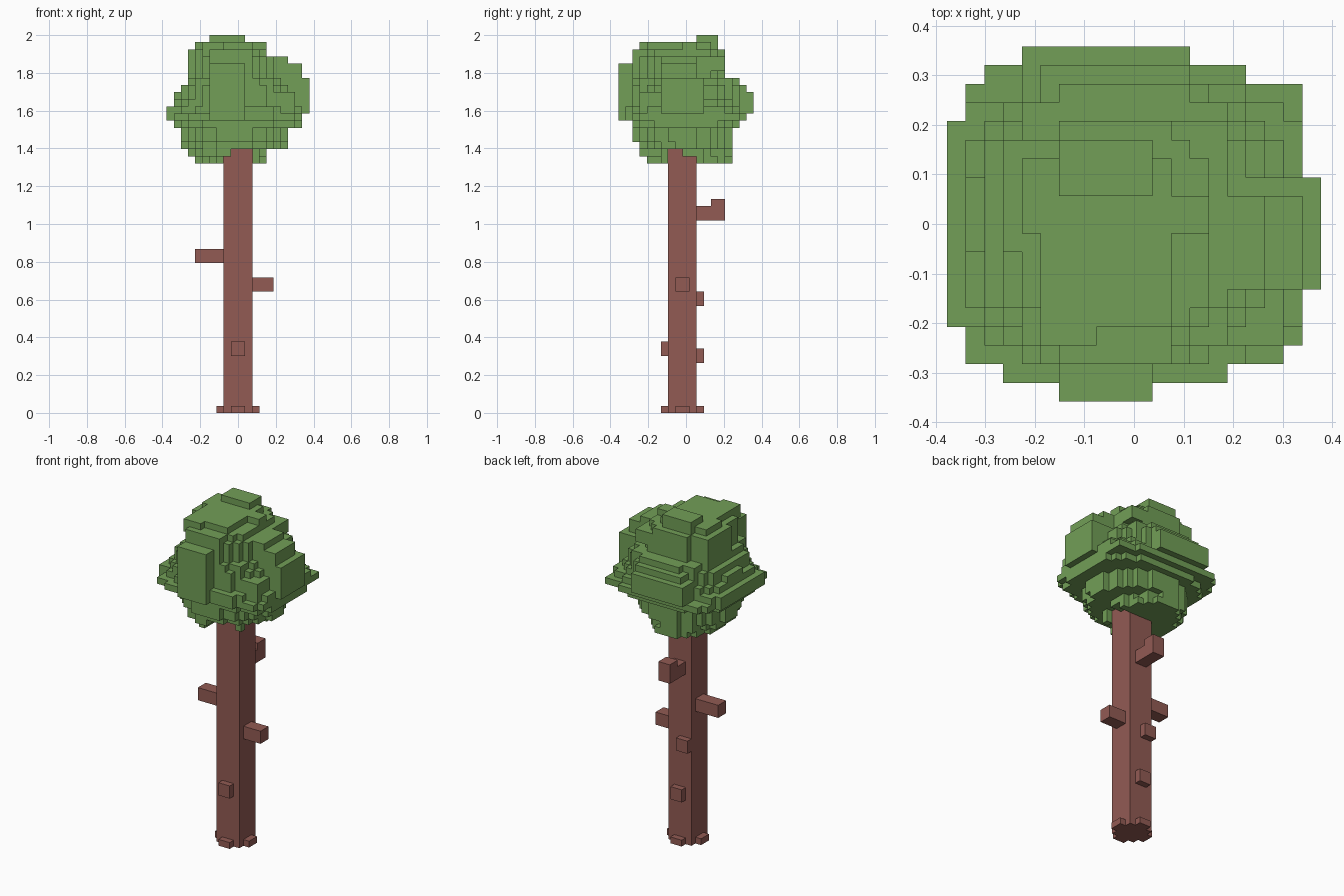
import bpy, bmesh, math

if "Cube" in bpy.data.objects:
    bpy.data.objects.remove(bpy.data.objects["Cube"])

V = 2 / 53          # edge of one block; all sizes below are counted in blocks


def material(name, rgb):
    m = bpy.data.materials.new(name)
    m.diffuse_color = (*rgb, 1)
    m.use_nodes = True
    m.node_tree.nodes["Principled BSDF"].inputs["Base Color"].default_value = m.diffuse_color
    return m


def box(cells, x0, x1, y0, y1, z0, z1):
    """Add a box of blocks (y block centres lie on whole numbers)."""
    for i in range(x0, x1):
        for j in range(math.ceil(y0), math.floor(y1) + 1):
            for k in range(z0, z1):
                cells.add((i, j, k))


def rounded(cells, x0, x1, y0, y1, z0, z1, power):
    """Add a slab with rounded corners (superellipse plan)."""
    cx, cy, rx, ry = (x0 + x1) / 2, (y0 + y1) / 2, (x1 - x0) / 2, (y1 - y0) / 2
    for i in range(x0, x1):
        for j in range(math.ceil(y0), math.floor(y1) + 1):
            if abs((i + .5 - cx) / rx) ** power + abs((j - cy) / ry) ** power <= 1:
                for k in range(z0, z1):
                    cells.add((i, j, k))


def build(name, cells, mat):
    """Skin the blocks, keeping outside faces only."""
    bm = bmesh.new()
    verts = {}

    def vert(p):
        if p not in verts:
            verts[p] = bm.verts.new((p[0] * V, (p[1] - .5) * V, p[2] * V))
        return verts[p]

    for c in cells:
        for axis in range(3):
            for side in (0, 1):
                n = list(c)
                n[axis] += 2 * side - 1
                if tuple(n) in cells:
                    continue
                u, w = (axis + 1) % 3, (axis + 2) % 3
                quad = []
                for a, b in ((0, 0), (1, 0), (1, 1), (0, 1)):
                    p = list(c)
                    p[axis] += side
                    p[u] += a
                    p[w] += b
                    quad.append(vert(tuple(p)))
                bm.faces.new(quad if side else quad[::-1])
    me = bpy.data.meshes.new(name)
    bm.to_mesh(me)
    bm.free()
    me.materials.append(mat)
    ob = bpy.data.objects.new(name, me)
    bpy.context.collection.objects.link(ob)


bark = material("bark brown", (0.287, 0.104, 0.088))
leaf = material("leaf green", (0.168, 0.345, 0.095))

# Trunk with roots and branch stubs
trunk = set()
for b in (
    (-2, 2, -2.5, 1.5, 0, 38),
    (-3, 3, -1.5, 0.5, 0, 1), (-1, 1, -3.5, 2.5, 0, 1),   # roots
    (-6, -2, -1.5, 0.5, 21, 23),                          # left branch
    (2, 5, -1.5, 0.5, 17, 19),                            # right branch
    (-1, 1, 1.5, 5.5, 27, 29), (-1, 1, 3.5, 5.5, 29, 30), # back branch
    (-2, 0, 1.5, 2.5, 15, 17), (-1, 1, 1.5, 2.5, 7, 9),   # back knots
    (-1, 1, -3.5, -2.5, 8, 10),                           # front knot
):
    box(trunk, *b)
build("trunk", trunk, bark)

# Crown core: stacked rounded slabs
crown = set()
for s in (
    (-6, 4, -5.5, 6.5, 35, 36, 1.7), (-7, 4, -6.5, 6.5, 36, 37, 1.7),
    (-8, 7, -6.5, 6.5, 37, 38, 1.7), (-8, 7, -7.5, 6.5, 38, 40, 1.8),
    (-9, 9, -7.5, 7.5, 40, 41, 3),
    (-9, 8, -7.5, 7.5, 43, 44, 3), (-8, 7, -7.5, 7.5, 44, 46, 3),
    (-7, 6, -7.5, 7.5, 46, 47, 3), (-6, 5, -6.5, 5.5, 47, 50, 3),
    (-6, 4, -6.5, 5.5, 50, 51, 3),
):
    rounded(crown, *s)

# Open the underside where the trunk shows from the front and right
crown = {c for c in crown if not (
    c[2] == 35 and ((-2 <= c[0] < 2 and c[1] < 2) or (c[0] >= 2 and -2 <= c[1] <= 1))
    or c[2] == 36 and ((-1 <= c[0] < 2 and c[1] < 2) or (c[0] >= 2 and -2 <= c[1] <= -1)))}

# Wide square brim of the crown
for b in (
    (-9, 9, -6.5, 7.5, 41, 42), (-9, 8, -7.5, 7.5, 41, 42),
    (-8, 6, -6.5, 8.5, 41, 42), (-7, 5, -8.5, 6.5, 41, 42),
    (-10, 9, -5.5, 5.5, 41, 43), (-9, 8, -5.5, 6.5, 42, 43),
    (-8, 8, -6.5, 6.5, 42, 43), (-6, 6, -7.5, 7.5, 42, 43),
):
    box(crown, *b)

# Leaf lobes on the lower and middle crown
for b in (
    (-4, 1, -9.5, -5, 41, 49), (1, 5, -8.5, -5, 41, 43),  # front
    (1, 8, -6.5, 0, 40, 45), (-4, 2, -7.5, 0, 43, 51),
    (2, 7, -3.5, 1.5, 44, 50), (3, 9, -3.5, 1.5, 42, 49), # right
    (5, 10, -3.5, 2.5, 42, 47),
    (-6, 3, 3, 9.5, 42, 45), (-5, 3, 3, 8.5, 45, 46),     # back
    (-9, -6, -1.5, 2.5, 43, 45), (-7, -4, -1.5, 4.5, 43, 51),
):
    box(crown, *b)

# Top slabs and peak
for b in (
    (-6, 2, -0.5, 3.5, 50, 52), (-5, 2, -5.5, 0, 50, 52),
    (-5, -2, -6.5, -5, 50, 52), (2, 4, -0.5, 1.5, 50, 52),
    (-4, 1, 1.5, 4.5, 50, 53), (2, 5, 3.5, 5.5, 48, 50),
):
    box(crown, *b)
build("leaf_crown", crown, leaf)
